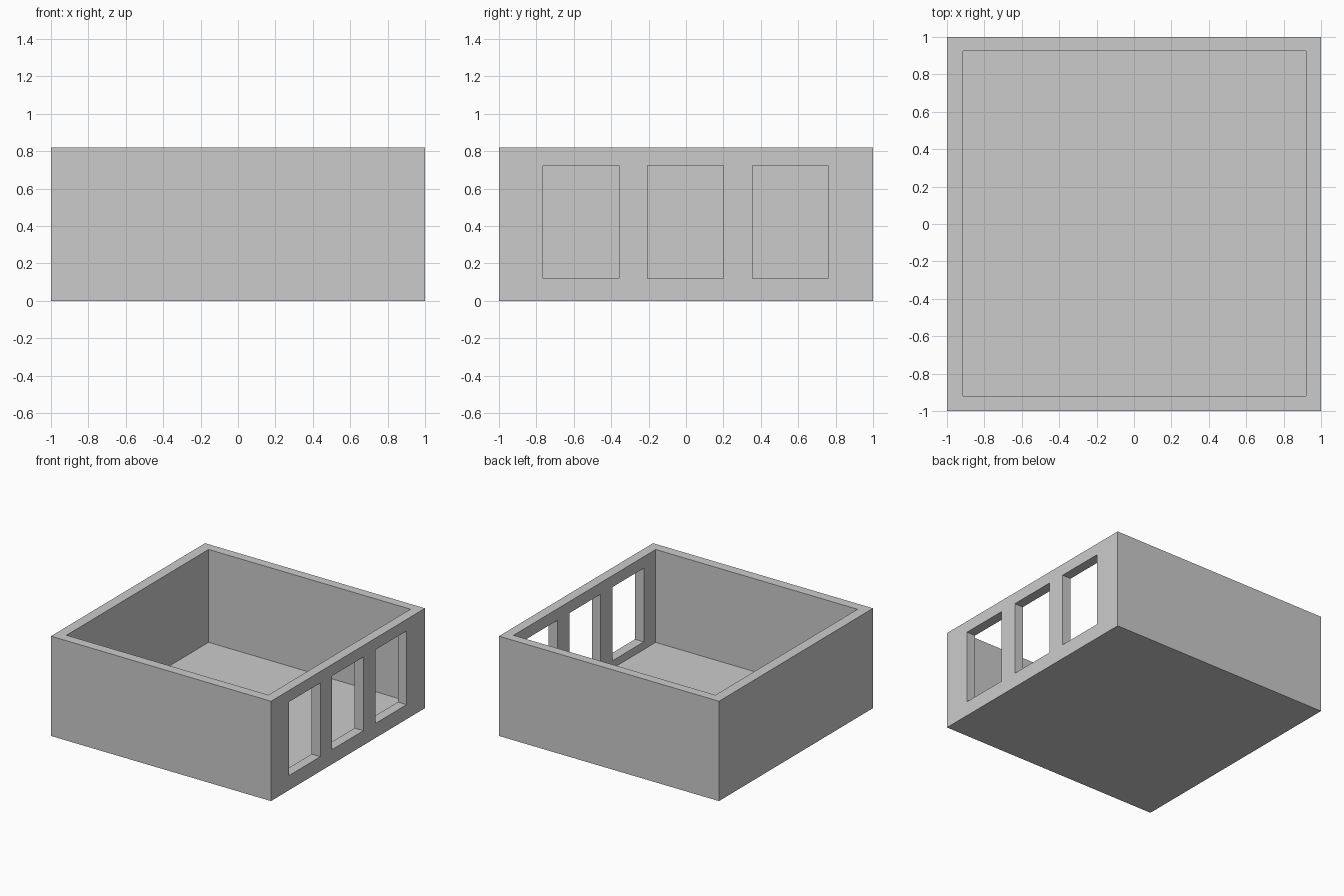
import bpy

if "Cube" in bpy.data.objects:
    bpy.data.objects.remove(bpy.data.objects["Cube"])

def box(name, lo, hi):
    """Axis-aligned box between two corners."""
    bpy.ops.mesh.primitive_cube_add(
        size=1, location=[(a + b) / 2 for a, b in zip(lo, hi)])
    ob = bpy.context.object
    ob.name = name
    ob.scale = [b - a for a, b in zip(lo, hi)]
    bpy.ops.object.transform_apply(location=True, rotation=False, scale=True)
    return ob

def cut(target, cutter):
    """Subtract the cutter from the target and delete it."""
    mod = target.modifiers.new("cut", 'BOOLEAN')
    mod.operation = 'DIFFERENCE'
    mod.solver = 'EXACT'
    mod.object = cutter
    bpy.context.view_layer.objects.active = target
    bpy.ops.object.modifier_apply(modifier=mod.name)
    bpy.data.objects.remove(cutter, do_unlink=True)

# Outer block
room = box("open_room", (-1, -1, 0), (1, 1, 0.82))

# Hollow interior, leaving the floor and four walls
cut(room, box("interior_cutter", (-0.915, -0.92, 0.057), (0.92, 0.925, 1.0)))

# Three window openings in the right wall
for y in (-0.5625, -0.0025, 0.5575):
    cut(room, box("window_cutter", (0.8, y - 0.203, 0.12), (1.1, y + 0.203, 0.725)))
